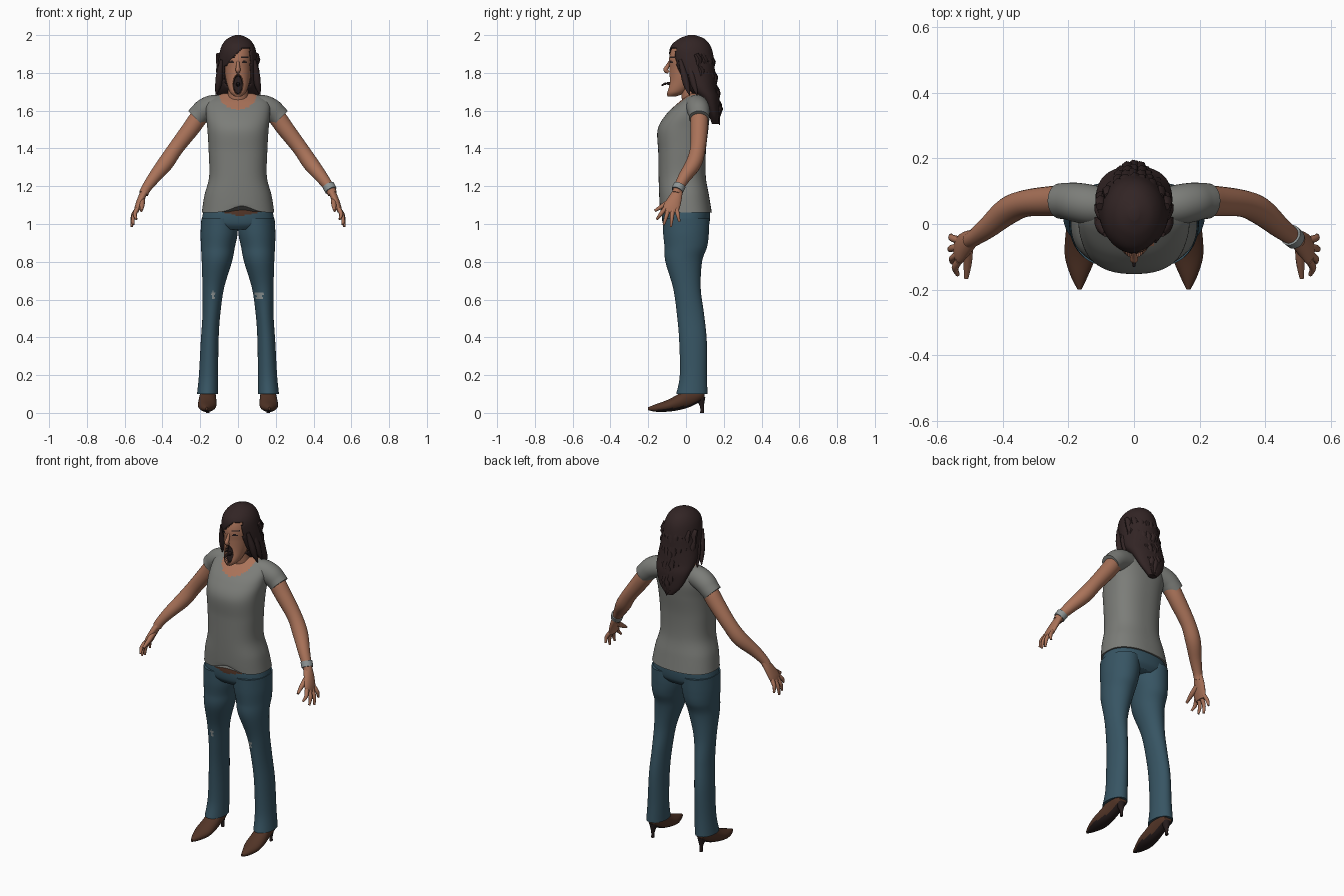
import bpy, bmesh, math, random
from mathutils import Vector

random.seed(4)
cube = bpy.data.objects.get("Cube")
if cube:
    bpy.data.objects.remove(cube)


def material(name, r, g, b):
    m = bpy.data.materials.new(name)
    m.use_nodes = True
    m.diffuse_color = (r, g, b, 1)
    bsdf = next(n for n in m.node_tree.nodes if n.type == 'BSDF_PRINCIPLED')
    bsdf.inputs["Base Color"].default_value = (r, g, b, 1)
    bsdf.inputs["Roughness"].default_value = 0.8
    return m


SKIN = material("skin", .40, .17, .10)
HAIR = material("dark brown hair", .032, .018, .018)
SHIRT = material("grey cotton", .20, .205, .19)
DENIM = material("blue denim", .038, .09, .125)
LEATHER = material("brown leather", .085, .035, .02)
DARK = material("dark sole and mouth", .02, .012, .012)
METAL = material("pale grey", .27, .30, .30)


def smooth(rows, k):
    """Catmull-Rom interpolation of rows of numbers."""
    out = []
    for i in range(len(rows) - 1):
        a, b, c, d = (rows[max(0, min(len(rows) - 1, i + j))] for j in (-1, 0, 1, 2))
        for s in range(k):
            t = s / k
            out.append([q + t * (r - p) / 2 + t * t * (p - 2.5 * q + 2 * r - w / 2)
                        + t ** 3 * (1.5 * (q - r) + (w - p) / 2)
                        for p, q, r, w in zip(a, b, c, d)])
    out.append(list(rows[-1]))
    return out


def skin_sections(name, sections, mat, deform=None):
    bm = bmesh.new()
    loops = [[bm.verts.new(p) for p in sec] for sec in sections]
    n = len(loops[0])
    for lo, hi in zip(loops, loops[1:]):
        for i in range(n):
            j = (i + 1) % n
            bm.faces.new((lo[i], lo[j], hi[j], hi[i]))
    bm.faces.new(loops[0])
    bm.faces.new(loops[-1])
    bmesh.ops.recalc_face_normals(bm, faces=bm.faces)
    if deform:
        for v in bm.verts:
            deform(v.co)
    me = bpy.data.meshes.new(name)
    bm.to_mesh(me)
    bm.free()
    me.materials.append(mat)
    me.shade_smooth()
    me.set_sharp_from_angle(angle=math.radians(50))
    ob = bpy.data.objects.new(name, me)
    bpy.context.collection.objects.link(ob)
    return ob


def loft(name, rings, mat, n=40, k=6, power=2, upright=True, deform=None):
    """Rings are x, y, z, radius x, second radius; level or facing the front."""
    sections = []
    for x, y, z, a, b in smooth(rings, k):
        sec = []
        for i in range(n):
            t = math.tau * (i + .5) / n
            c, s = math.cos(t), math.sin(t)
            u = math.copysign(abs(c) ** (2 / power), c) * max(a, .002)
            v = math.copysign(abs(s) ** (2 / power), s) * max(b, .002)
            sec.append((x + u, y + v, z) if upright else (x + u, y, z + v))
        sections.append(sec)
    return skin_sections(name, sections, mat, deform)


def tube(name, pts, mat, n=16, k=5):
    """Points are x, y, z, radius."""
    rows = smooth(pts, k)
    P = [Vector(r[:3]) for r in rows]
    sections = []
    for i, p in enumerate(P):
        d = (P[min(i + 1, len(P) - 1)] - P[max(i - 1, 0)]).normalized()
        u = d.cross(Vector((0, 1, .2))).normalized()
        v = d.cross(u)
        r = max(rows[i][3], .001)
        sections.append([p + r * (u * math.cos(math.tau * j / n) + v * math.sin(math.tau * j / n))
                         for j in range(n)])
    return skin_sections(name, sections, mat)


def paint(ob, mat, rule):
    ob.data.materials.append(mat)
    for f in ob.data.polygons:
        if rule(f.center, f.normal):
            f.material_index = len(ob.data.materials) - 1


def mirror(rows, s):
    return [(r[0] * s, *r[1:]) for r in rows]


# Shirt: raised front hem and scooped neckline
def hem(co):
    if co.y < 0 and co.z < 1.1:
        co.z += .035 * math.exp(-((co.x - .02) / .075) ** 2) * (1.1 - co.z) / .04


shirt = loft("shirt", [(0, 0, 1.06, .192, .137), (0, -.01, 1.15, .178, .132),
                       (0, -.02, 1.25, .153, .125), (0, -.021, 1.38, .155, .126),
                       (0, -.016, 1.5, .162, .134), (0, .01, 1.58, .17, .115),
                       (0, .037, 1.64, .165, .08), (0, .052, 1.675, .125, .05),
                       (0, .055, 1.69, .08, .035)], SHIRT, 96, 9, 2.4, deform=hem)
paint(shirt, SKIN, lambda c, n: c.y < .07 and (c.x / .1) ** 2 + ((c.z - 1.69) / .085) ** 2 < 1)

# Jeans
hips = loft("jeans_hips", [(0, 0, .97, .14, .1), (0, 0, 1, .188, .122),
                           (0, 0, 1.05, .187, .128), (0, 0, 1.1, .17, .122)], DENIM, 64, 8, 2.3)
paint(hips, LEATHER, lambda c, n: c.z > 1.045 + .6 * abs(c.x - .02) ** 1.5 and c.y < -.05
      and abs(c.x - .02) < .1)
LEG = [(.098, 0, 1.03, .096, .124), (.1, 0, .95, .098, .121), (.106, -.001, .88, .09, .113),
       (.112, -.012, .8, .08, .097), (.131, .005, .66, .057, .073), (.141, .024, .52, .047, .072),
       (.15, .037, .38, .047, .073), (.156, .039, .2, .051, .072), (.161, .031, .1, .056, .083)]
SHOE = [(.166, -.2, .022, .006, .008), (.167, -.16, .026, .026, .02), (.164, -.1, .037, .047, .031),
        (.162, -.04, .057, .048, .043), (.16, .02, .086, .043, .055), (.16, .075, .105, .04, .045),
        (.16, .098, .108, .027, .028)]
ARM = [(.17, .065, 1.6, .044), (.21, .07, 1.56, .047), (.25, .07, 1.505, .046),
       (.33, .063, 1.4, .041), (.385, .04, 1.32, .042), (.445, -.01, 1.245, .033),
       (.485, -.04, 1.19, .026), (.5, -.05, 1.16, .025)]
SLEEVE = [(.07, .05, 1.625, .055), (.13, .058, 1.622, .061), (.175, .066, 1.605, .06),
          (.205, .07, 1.58, .056), (.226, .07, 1.56, .054)]
PALM = [(.492, -.043, 1.18, .021, .025), (.51, -.058, 1.14, .021, .037),
        (.528, -.075, 1.095, .018, .045), (.54, -.08, 1.06, .012, .038)]
FINGERS = [("index_finger", -.112, (.538, -.155, 1.025)), ("middle_finger", -.092, (.555, -.118, .995)),
           ("ring_finger", -.07, (.562, -.08, .985)), ("little_finger", -.05, (.558, -.035, 1.012))]

for side, s in (("left", 1), ("right", -1)):
    # Legs with torn knees
    leg = loft(side + "_jeans_leg", mirror(LEG, s), DENIM, 64, 12)
    kx, kz, kw = (.112, .618, .026) if s > 0 else (-.132, .626, .011)
    paint(leg, METAL, lambda c, n: n.y < 0 and abs(c.z - kz) < .02
          and abs(c.x - kx) < kw * (.7 + .4 * math.sin(c.z * 300)))
    # Pointed shoes with slim heels
    shoe = loft(side + "_shoe", mirror(SHOE, s), LEATHER, 32, 6, upright=False)
    paint(shoe, DARK, lambda c, n: n.z < -.65)
    loft(side + "_shoe_heel", mirror([(.16, .085, 0, .009, .01), (.16, .084, .035, .01, .011),
                                      (.16, .075, .085, .028, .028)], s), DARK, 16, 4)
    # Arms and hands
    tube(side + "_sleeve", mirror(SLEEVE, s), SHIRT, 32)
    tube(side + "_arm", mirror(ARM, s), SKIN, 24)
    loft(side + "_palm", mirror(PALM, s), SKIN, 24, 5)
    for name, y, tip in FINGERS:
        mid = ((.538 + tip[0]) / 2 + .008, (y + tip[1]) / 2, (1.08 + tip[2]) / 2, .0105)
        tube(side + "_" + name, mirror([(.534, y, 1.08, .012), mid, (*tip, .006)], s), SKIN, 10)
    tube(side + "_thumb", mirror([(.508, -.07, 1.13, .017), (.508, -.12, 1.098, .013),
                                  (.512, -.165, 1.07, .007)], s), SKIN, 10)

tube("left_bracelet", [(.478, -.034, 1.204, .033), (.492, -.046, 1.178, .032)], METAL, 20, 2)

# Neck and head with an open mouth
loft("neck", [(0, .045, 1.6, .07, .045), (0, .032, 1.66, .056, .054), (0, .02, 1.75, .05, .05)], SKIN)


def in_mouth(c):
    return c.y < -.03 and (c.x / .024) ** 2 + ((c.z - 1.738) / .05) ** 2 < 1


def open_mouth(co):
    if in_mouth(co):
        co.y += .022


head = loft("head", [(0, -.075, 1.675, .018, .022), (0, -.05, 1.7, .044, .053),
                     (0, -.014, 1.76, .063, .076), (0, 0, 1.82, .071, .088),
                     (0, .008, 1.88, .075, .097), (0, .02, 1.94, .066, .088),
                     (0, .025, 1.98, .03, .045)], SKIN, 96, 9, deform=open_mouth)
paint(head, DARK, lambda c, n: c.y < -.02 and (
    (c.x / .024) ** 2 + ((c.z - 1.738) / .05) ** 2 < 1
    or (abs(c.x) - .034) ** 2 / .014 ** 2 + ((c.z - 1.858) / .006) ** 2 < 1
    or abs(abs(c.x) - .036) < .018 and abs(c.z - 1.882) < .004))
tube("nose", [(0, -.083, 1.865, .006), (0, -.098, 1.835, .01), (0, -.107, 1.815, .013),
              (0, -.092, 1.803, .008)], SKIN)
tube("tongue", [(0, -.06, 1.735, .012), (0, -.1, 1.745, .008), (0, -.13, 1.733, .004)], DARK, 10)

# Hair: a cap and fall, with the face cut free
hair = loft("hair", [(0, .155, 1.53, .025, .018), (0, .147, 1.58, .07, .03),
                     (0, .12, 1.66, .104, .056), (0, .08, 1.72, .117, .083),
                     (0, .05, 1.8, .111, .104), (0, .03, 1.88, .102, .117),
                     (0, .025, 1.94, .088, .106), (0, .03, 1.98, .058, .068),
                     (0, .03, 2, .015, .018)], HAIR, 72, 7)
bm = bmesh.new()
bm.from_mesh(hair.data)
face_window = []
for f in bm.faces:
    c = f.calc_center_median()
    if c.y < 0 and 1.7 < c.z < 1.935 - 1.1 * max(0, .025 - c.x) and -.074 < c.x < .068:
        face_window.append(f)
bmesh.ops.delete(bm, geom=face_window, context='FACES')
bm.to_mesh(hair.data)
bm.free()
shell = hair.modifiers.new("thickness", 'SOLIDIFY')
shell.thickness = .008

# Ragged locks down the back and beside the face
for i in range(9):
    t = i / 4 - 1
    end = 1.52 + .1 * t * t + random.uniform(0, .03)
    lock = []
    for j in range(10):
        f = j / 9
        lock.append((t * .1 * (1 - .4 * f * f) + random.uniform(-.005, .005),
                     .135 - .07 * t * t + .045 * min(1, f * 1.3) + (j % 2) * .01 - .012,
                     1.9 + (end - 1.9) * f, .013 + (j % 2) * .006 if j < 9 else .002))
    tube("back_hair_lock", lock, HAIR, 7, 1)
for s in (1, -1):
    for y in (-.01, .03):
        tube("side_hair_lock", [(s * .085, y - .02, 1.87, .01), (s * .098, y, 1.79, .018),
                                (s * .105, y + .015, 1.73, .016), (s * .118, y + .03, 1.68, .002)],
             HAIR, 8, 3)
